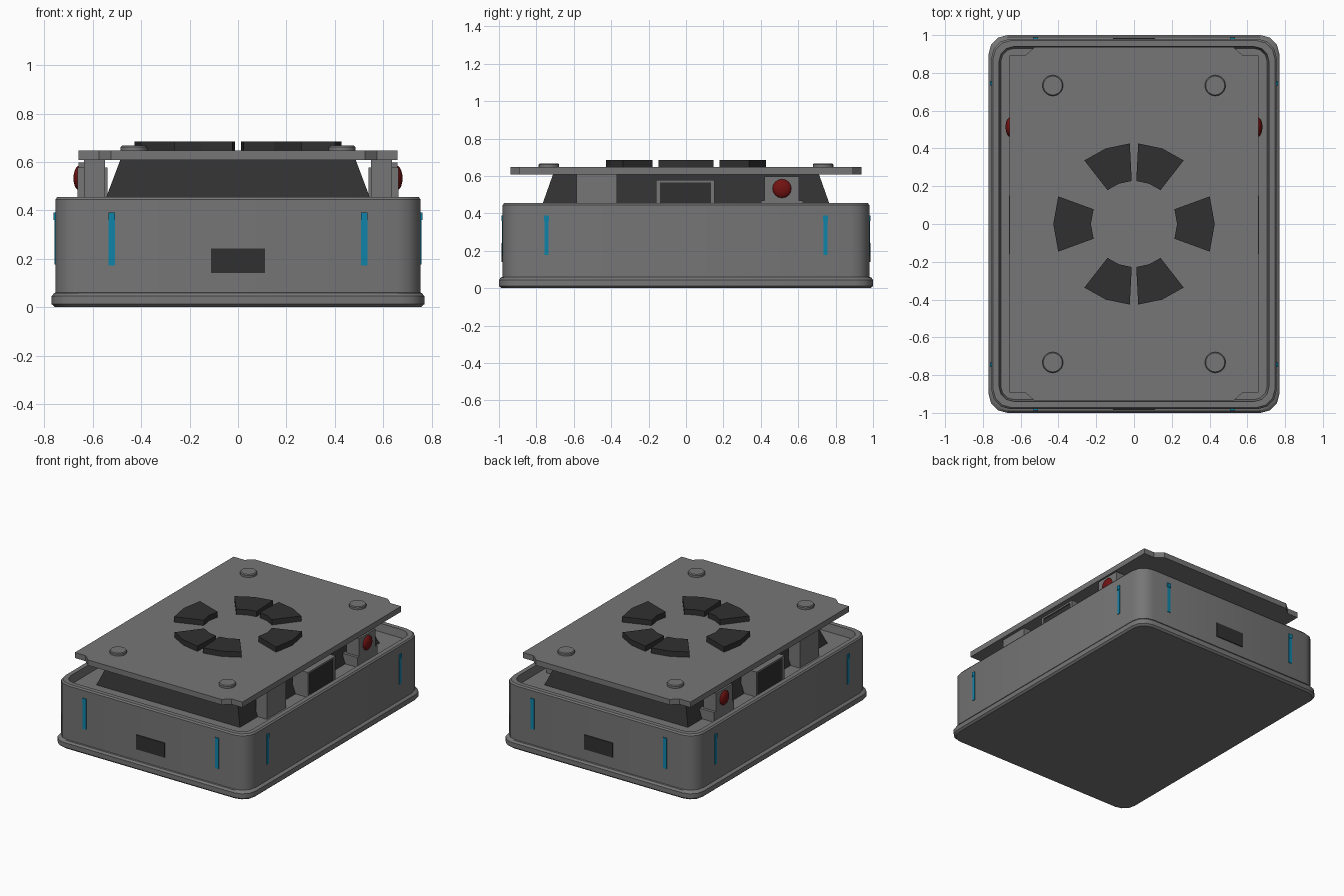
import bpy, bmesh, math
from math import cos, sin, pi, radians

if "Cube" in bpy.data.objects:
    bpy.data.objects.remove(bpy.data.objects["Cube"])


def mat(name, rgb):
    m = bpy.data.materials.new(name)
    m.diffuse_color = (*rgb, 1)
    m.use_nodes = True
    m.node_tree.nodes["Principled BSDF"].inputs["Base Color"].default_value = m.diffuse_color
    return m


GREY = mat("grey_metal", (0.18, 0.18, 0.18))
DARK = mat("dark_panel", (0.03, 0.03, 0.03))
BLUE = mat("blue_light", (0.005, 0.23, 0.40))
RED = mat("red_lamp", (0.17, 0.006, 0.006))


def make(name, bm, material, smooth=None):
    bmesh.ops.recalc_face_normals(bm, faces=bm.faces)
    me = bpy.data.meshes.new(name)
    bm.to_mesh(me)
    bm.free()
    me.materials.append(material)
    ob = bpy.data.objects.new(name, me)
    bpy.context.collection.objects.link(ob)
    if smooth:
        bpy.ops.object.select_all(action='DESELECT')
        ob.select_set(True)
        bpy.context.view_layer.objects.active = ob
        bpy.ops.object.shade_smooth_by_angle(angle=radians(smooth))
    return ob


def loft(name, rings, material, smooth=None):
    """Skin between equal-length rings of points and cap both ends."""
    bm = bmesh.new()
    vs = [[bm.verts.new(p) for p in ring] for ring in rings]
    n = len(vs[0])
    for a, b in zip(vs, vs[1:]):
        for i in range(n):
            j = (i + 1) % n
            bm.faces.new((a[i], a[j], b[j], b[i]))
    bm.faces.new(vs[0][::-1])
    bm.faces.new(vs[-1])
    return make(name, bm, material, smooth)


def round_rect(hx, hy, r, z, seg=3):
    pts = []
    for k, (sx, sy) in enumerate(((1, 1), (-1, 1), (-1, -1), (1, -1))):
        for i in range(seg + 1):
            a = (k + i / seg) * pi / 2
            pts.append((sx * (hx - r) + r * cos(a), sy * (hy - r) + r * sin(a), z))
    return pts


def rect(hx, hy, z):
    return [(hx, hy, z), (-hx, hy, z), (-hx, -hy, z), (hx, -hy, z)]


def box(name, x, y, z, material):
    """Box from (min, max) pairs."""
    lo, hi = [[(x[0], y[0], h), (x[1], y[0], h), (x[1], y[1], h), (x[0], y[1], h)] for h in z]
    return loft(name, [lo, hi], material)


def side_box(name, s, x, y, z, material):
    return box(name, sorted((s * x[0], s * x[1])), y, z, material)


# Tray: flange, wall, rim and recessed floor in one profile
profile = [(0.757, 0.987, 0.09, 0), (0.77, 1.0, 0.10, 0.012), (0.77, 1.0, 0.10, 0.045),
           (0.76, 0.99, 0.10, 0.058), (0.755, 0.98, 0.10, 0.06), (0.755, 0.98, 0.10, 0.445),
           (0.747, 0.972, 0.10, 0.455), (0.715, 0.94, 0.08, 0.455), (0.705, 0.93, 0.07, 0.40)]
loft("tray", [round_rect(*p) for p in profile], GREY, 35)

# Sloped dark core
loft("core", [rect(0.565, 0.785, 0.40), rect(0.485, 0.71, 0.612)], DARK)

# Top plate with stepped corners
quarter = [(0.66, 0.893), (0.575, 0.893), (0.525, 0.937)]
outline = quarter + [(-x, y) for x, y in quarter[::-1]]
outline += [(-x, -y) for x, y in outline]
loft("top_plate", [[(x, y, z) for x, y in outline] for z in (0.608, 0.647)], GREY)

# Raised vent segments in a ring
for i, mid in enumerate((0, 69.5, 110.5, 180, 249.5, 290.5)):
    half = 20 if mid % 180 == 0 else 17.5
    angs = [radians(mid - half + half * t) for t in (0, 1, 2)]
    seg = [(0.427 * cos(a), 0.427 * sin(a)) for a in angs]
    seg += [(0.228 * cos(a), 0.228 * sin(a)) for a in angs[::-1]]
    loft(f"vent_{i}", [[(x, y, z) for x, y in seg] for z in (0.64, 0.685)], DARK)

# Screw heads
for sx in (1, -1):
    for sy in (1, -1):
        ring = [[(sx * 0.43 + r * cos(a * pi / 10), sy * 0.733 + r * sin(a * pi / 10), z)
                 for a in range(20)] for r, z in ((0.055, 0.64), (0.055, 0.661), (0.05, 0.667))]
        loft("screw_head", ring, GREY, 35)

for s in (1, -1):
    # Side support post
    side_box("support_post", s, (0.55, 0.637), (-0.585, -0.37), (0.40, 0.61), GREY)
    # Side display: frame and dark screen
    side_box("display_body", s, (0.54, 0.655), (-0.14, 0.135), (0.40, 0.565), DARK)
    for y in ((-0.16, -0.14), (0.135, 0.152)):
        side_box("display_frame_side", s, (0.54, 0.663), y, (0.40, 0.578), GREY)
    side_box("display_frame_top", s, (0.54, 0.663), (-0.14, 0.135), (0.565, 0.578), GREY)
    # Lamp block with foot and red dome
    side_box("lamp_block", s, (0.56, 0.66), (0.42, 0.605), (0.40, 0.597), GREY)
    side_box("lamp_foot", s, (0.545, 0.66), (0.40, 0.625), (0.40, 0.47), GREY)
    bm = bmesh.new()
    bmesh.ops.create_uvsphere(bm, u_segments=16, v_segments=10, radius=1)
    for v in bm.verts:
        x, y, z = v.co
        v.co = (s * 0.655 + 0.025 * z, 0.513 + 0.052 * x, 0.533 + 0.052 * y)
    make("red_lamp", bm, RED, 40)
    # Light strips on the long sides
    for y in (0.745, -0.745):
        side_box("side_light", s, (0.74, 0.759), (y - 0.011, y + 0.011), (0.177, 0.365), BLUE)
        side_box("side_light_cap", s, (0.74, 0.762), (y - 0.013, y + 0.013), (0.36, 0.39), BLUE)
    # Light strips and dark port on the short ends
    for x in (0.522, -0.522):
        box("end_light", (x - 0.013, x + 0.013), sorted((s * 0.96, s * 0.984)), (0.172, 0.365), BLUE)
        box("end_light_cap", (x - 0.014, x + 0.014), sorted((s * 0.96, s * 0.987)), (0.36, 0.39), BLUE)
    box("end_port", (-0.112, 0.112), sorted((s * 0.96, s * 0.986)), (0.14, 0.243), DARK)
